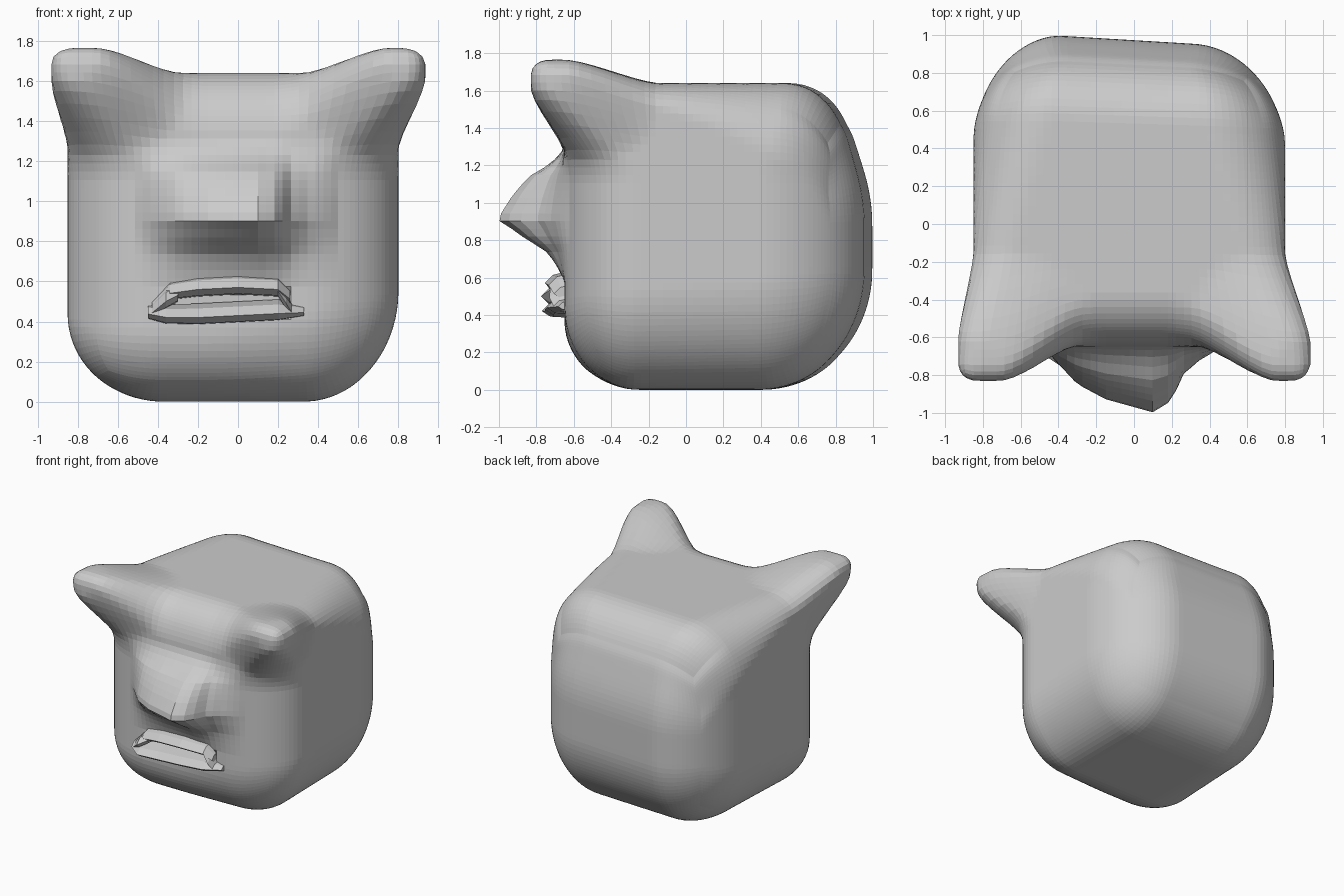
import bpy, bmesh, math
from mathutils import Vector

if "Cube" in bpy.data.objects:
    bpy.data.objects.remove(bpy.data.objects["Cube"])

def mix(a, b, t):
    return a + (b - a) * t

def smooth(t):
    t = max(0.0, min(1.0, t))
    return t * t * (3 - 2 * t)

def curve(t, pts):
    if t <= pts[0][0] or t >= pts[-1][0]:
        return 0.0
    for (a, u), (b, v) in zip(pts, pts[1:]):
        if t <= b:
            return mix(u, v, (t - a) / (b - a))

def make(name, bm):
    bmesh.ops.recalc_face_normals(bm, faces=bm.faces)
    me = bpy.data.meshes.new(name)
    bm.to_mesh(me)
    bm.free()
    ob = bpy.data.objects.new(name, me)
    bpy.context.collection.objects.link(ob)
    return ob

LO, HI = Vector((-0.85, -0.65, 0.0)), Vector((0.80, 1.0, 1.64))

# nose: side profile and plan profile
NOSE_Z = [(0.58, 0), (0.68, .14), (0.75, .3), (0.80, .55), (0.87, .82), (0.91, 1),
          (1.04, .77), (1.14, .53), (1.21, .2), (1.29, 0)]
NOSE_X = [(-.5, 0), (-.42, .2), (-.3, .57), (-.15, .8), (.1, 1), (.2, .82),
          (.26, .42), (.35, .2), (.5, 0)]

def round_box(p):
    """Box with large round back and jaw corners, tight ones at the ears."""
    t = (p.y - LO.y) / (HI.y - LO.y)
    tz = smooth((p.z - 1.1) / .45)
    mid = smooth((.65 - abs(p.x)) / .5)          # brow, between the ears
    rx = mix(mix(.48, .48, t), mix(.1, .52, t), tz)
    ry = mix(.6, .46, tz) if p.y > 0.2 else mix(.4, mix(.1, .3, mid), tz)
    rz_front = mix(.08, .34, mid)
    rz_low = mix(.37, .52, smooth(p.x + .2))
    rz = mix(rz_front, .76, t * t) if p.z > 0.82 else mix(rz_low, .64, t)
    r = Vector((rx, ry, rz))
    q = Vector([max(LO[i] + r[i], min(HI[i] - r[i], p[i])) for i in range(3)])
    e = Vector([(p[i] - q[i]) / r[i] for i in range(3)])
    e.normalize()
    return Vector([q[i] + r[i] * e[i] for i in range(3)])

def ear_offset(p, side):
    cx = LO.x if side < 0 else HI.x
    s = (abs(p.x - cx) / (.60 if side < 0 else .50),
         abs(p.y - LO.y) / .52, abs(p.z - HI.z) / .42)
    d = sum(v ** 3 for v in s) ** (1 / 3)
    w = smooth((1 - d) / .62)
    return Vector((-.085 if side < 0 else .135, -.18, .125)) * w

# head
bm = bmesh.new()
bmesh.ops.create_cube(bm, size=2)
bmesh.ops.subdivide_edges(bm, edges=bm.edges[:], cuts=39, use_grid_fill=True)
for v in bm.verts:
    p = Vector([mix(LO[i], HI[i], (v.co[i] + 1) / 2) for i in range(3)])
    front = v.co.y < -0.999
    c = round_box(p)
    t = (c.y - LO.y) / (HI.y - LO.y)
    c.y -= .06 * max(0, c.x + .45) * t * t
    c += ear_offset(p, -1) + ear_offset(p, 1)
    c.x = max(c.x, -.93)
    if front:
        c.y -= .36 * curve(c.x, NOSE_X) * curve(c.z, NOSE_Z)
        # mouth hollow
        if -.32 < c.x < .24 and .44 < c.z < .57:
            c.y += .06
    v.co = c
make("head", bm)

# lips: five-sided bars swept along short paths
def lip(name, path, section):
    bm = bmesh.new()
    rings = []
    for x, y, z, s in path:
        rings.append([bm.verts.new((x, y + a * s, z + b * s)) for a, b in section])
    n = len(section)
    for r0, r1 in zip(rings, rings[1:]):
        for i in range(n):
            j = (i + 1) % n
            bm.faces.new((r0[i], r0[j], r1[j], r1[i]))
    bm.faces.new(rings[0])
    bm.faces.new(rings[-1])
    make(name, bm)

SECTION = [(.10, .06), (0, .035), (-.045, -.01), (0, -.04), (.10, -.045)]
lip("upper_lip", [(-.43, -.66, .47, .6), (-.34, -.69, .55, .9), (-.2, -.70, .57, 1),
                  (0, -.71, .58, 1), (.2, -.69, .57, 1), (.26, -.67, .52, .8)], SECTION)
lip("lower_lip", [(-.45, -.68, .445, .7), (-.36, -.73, .43, .9), (-.2, -.71, .43, 1),
                  (0, -.71, .44, 1), (.2, -.70, .45, 1), (.33, -.66, .45, .5)], SECTION)
for name, pts in (("left_mouth_corner", [(-.43, -.68, .45, .8), (-.36, -.73, .51, 1), (-.3, -.69, .54, .9)]),
                  ("right_mouth_corner", [(.2, -.69, .56, .8), (.24, -.69, .5, .9), (.27, -.67, .45, .8)])):
    lip(name, pts, SECTION)
